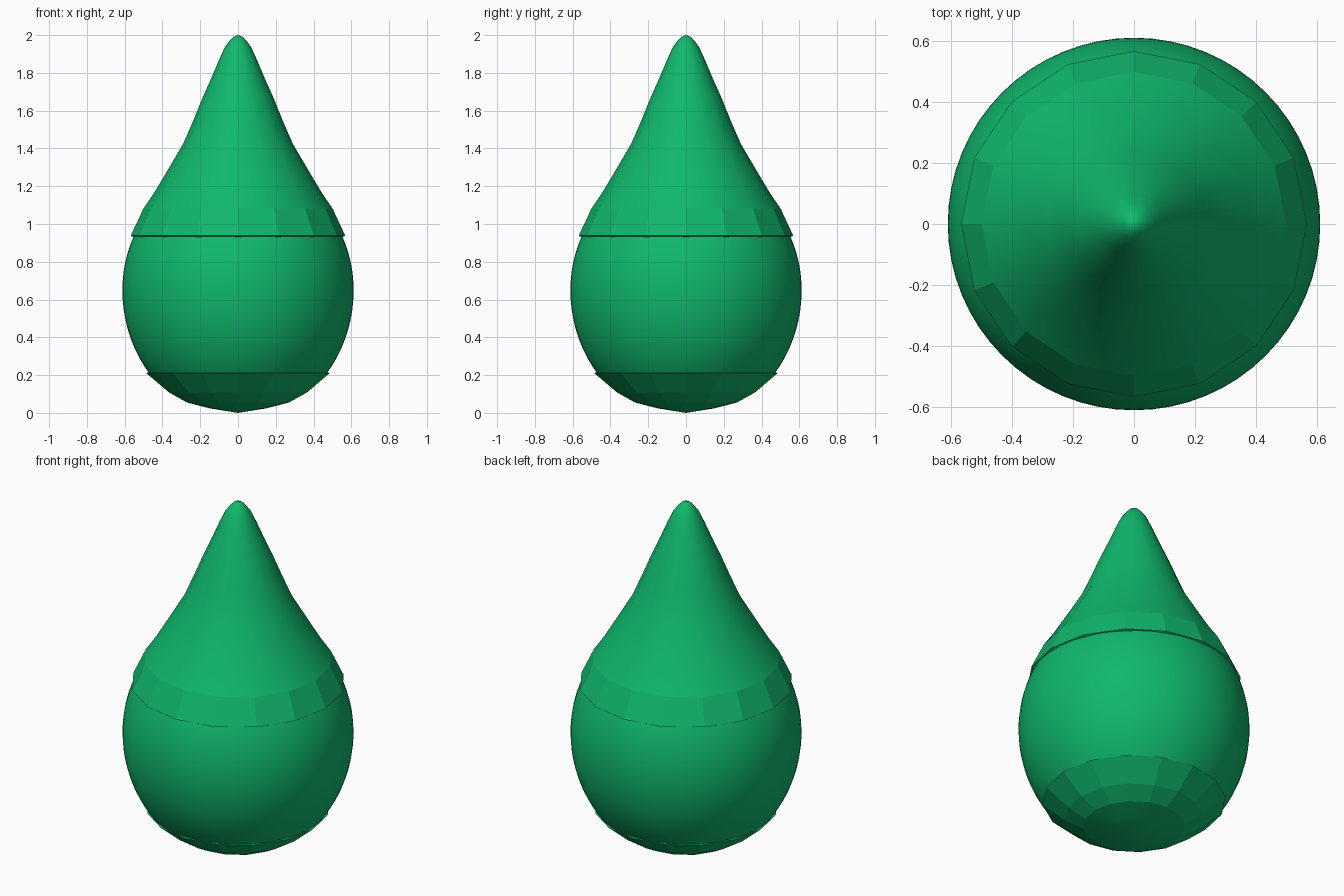
import bpy, bmesh, math

if "Cube" in bpy.data.objects:
    bpy.data.objects.remove(bpy.data.objects["Cube"])

mat = bpy.data.materials.new("emerald green")
mat.diffuse_color = (0.005, 0.48, 0.15, 1)
mat.use_nodes = True
mat.node_tree.nodes["Principled BSDF"].inputs["Base Color"].default_value = mat.diffuse_color


def lathe(bm, profile, sides, flat_bands=()):
    """Revolve (radius, z) points; radius 0 makes a pole."""
    rings = []
    for r, z in profile:
        n = 1 if r == 0 else sides
        rings.append([bm.verts.new((r * math.cos(2 * math.pi * i / sides),
                                    r * math.sin(2 * math.pi * i / sides), z))
                      for i in range(n)])
    for k, (a, b) in enumerate(zip(rings, rings[1:])):
        for i in range(sides):
            j = (i + 1) % sides
            if len(a) == 1:
                vs = [a[0], b[j], b[i]]
            elif len(b) == 1:
                vs = [a[i], a[j], b[0]]
            else:
                vs = [a[i], a[j], b[j], b[i]]
            f = bm.faces.new(vs)
            f.smooth = k not in flat_bands


bm = bmesh.new()

# faceted underside, with a small shelf where it meets the belly
lathe(bm, [(0, 0), (0.15, 0.024), (0.27, 0.055), (0.365, 0.108), (0.487, 0.212), (0.462, 0.215)],
      16, flat_bands=(2, 3, 4))

# smooth round belly
belly = []
for i in range(25):
    z = 0.212 + (0.935 - 0.212) * i / 24
    c = 0.687 if z < 0.65 else 0.66
    belly.append((0.612 * math.sqrt(1 - ((z - 0.65) / c) ** 2), z))
lathe(bm, belly, 64)

# faceted shoulder band and the tapering tip
lathe(bm, [(0.55, 0.93), (0.568, 0.938), (0.5, 1.083), (0.447, 1.16), (0.387, 1.26),
           (0.29, 1.425), (0.24, 1.54), (0.187, 1.67), (0.14, 1.775), (0.1, 1.87),
           (0.07, 1.935), (0.045, 1.97), (0.022, 1.992), (0, 2.0)],
      16, flat_bands=(0, 1))

mesh = bpy.data.meshes.new("droplet")
bm.to_mesh(mesh)
bm.free()
mesh.materials.append(mat)
drop = bpy.data.objects.new("droplet", mesh)
bpy.context.collection.objects.link(drop)
